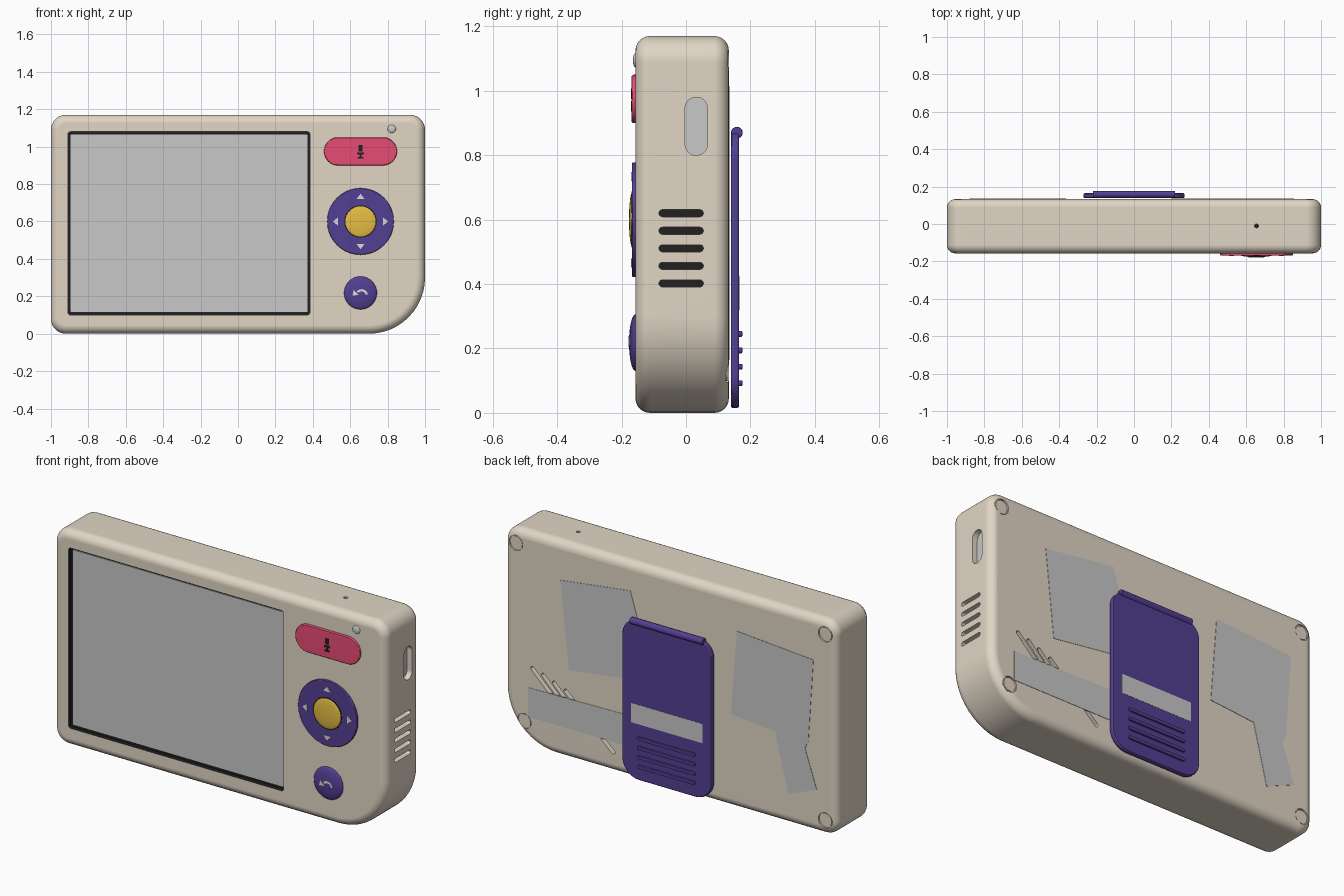
import bpy, bmesh, math
from mathutils import Vector

if "Cube" in bpy.data.objects:
    bpy.data.objects.remove(bpy.data.objects["Cube"])


def material(name, r, g, b):
    m = bpy.data.materials.new(name)
    m.diffuse_color = (r, g, b, 1)
    m.use_nodes = True
    m.node_tree.nodes["Principled BSDF"].inputs["Base Color"].default_value = m.diffuse_color
    return m


BEIGE = material("warm_beige", 0.75, 0.67, 0.56)
BLACK = material("soft_black", 0.015, 0.015, 0.015)
GREY = material("panel_grey", 0.58, 0.58, 0.58)
PURPLE = material("deep_purple", 0.085, 0.05, 0.29)
RED = material("raspberry_red", 0.83, 0.075, 0.18)
YELLOW = material("mustard_yellow", 0.85, 0.54, 0.06)
LIGHT = material("icon_light", 0.72, 0.70, 0.72)


def rounded(x0, x1, z0, z1, radii, seg=10):
    """Rounded rectangle; radii run bottom-left, bottom-right, top-right, top-left."""
    if not isinstance(radii, (tuple, list)):
        radii = [radii] * 4
    pts = []
    corners = [(x0, z0, 1, 1), (x1, z0, -1, 1), (x1, z1, -1, -1), (x0, z1, 1, -1)]
    for k, ((cx, cz, sx, sz), r) in enumerate(zip(corners, radii)):
        for i in range(seg + 1):
            a = math.pi * (1 + k / 2) + math.pi / 2 * i / seg
            p = (cx + sx * r + r * math.cos(a), cz + sz * r + r * math.sin(a))
            if not pts or math.dist(p, pts[-1]) > 1e-5:
                pts.append(p)
    if math.dist(pts[0], pts[-1]) < 1e-5:
        pts.pop()
    return pts


def circle(x, z, r, seg=12):
    return rounded(x - r, x + r, z - r, z + r, r, seg)


def slit(xa, za, xb, zb, w):
    """Capsule outline between two points."""
    a = math.atan2(zb - za, xb - xa)
    out = []
    for cx, cz, start in ((xb, zb, a - math.pi / 2), (xa, za, a + math.pi / 2)):
        for i in range(9):
            t = start + math.pi * i / 8
            out.append((cx + w * math.cos(t), cz + w * math.sin(t)))
    return out


def place(u, v, d, axis):
    return {"X": (d, u, v), "Y": (u, d, v), "Z": (u, v, d)}[axis]


def add_prism(bm, pts, d0, d1, axis="Y"):
    n = len(pts)
    lo = [bm.verts.new(place(u, v, d0, axis)) for u, v in pts]
    hi = [bm.verts.new(place(u, v, d1, axis)) for u, v in pts]
    caps = [bm.faces.new(lo), bm.faces.new(hi)]
    sides = [bm.faces.new((lo[i], lo[(i + 1) % n], hi[(i + 1) % n], hi[i])) for i in range(n)]
    bmesh.ops.recalc_face_normals(bm, faces=caps + sides)
    return caps


def finish(name, bm, mats):
    me = bpy.data.meshes.new(name)
    bm.to_mesh(me)
    bm.free()
    ob = bpy.data.objects.new(name, me)
    bpy.context.collection.objects.link(ob)
    for m in mats:
        me.materials.append(m)
    return ob


def smooth(ob):
    bpy.ops.object.select_all(action="DESELECT")
    ob.select_set(True)
    bpy.context.view_layer.objects.active = ob
    bpy.ops.object.shade_smooth_by_angle(angle=math.radians(30))
    mod = ob.modifiers.new("flat_face_normals", "WEIGHTED_NORMAL")
    mod.keep_sharp = True


def prism(name, pts, d0, d1, mat, bevel=0, segs=3, axis="Y", do_smooth=True):
    bm = bmesh.new()
    caps = add_prism(bm, pts, d0, d1, axis)
    if bevel:
        edges = list({e for f in caps for e in f.edges})
        bmesh.ops.bevel(bm, geom=edges, offset=bevel, segments=segs, profile=0.5,
                        affect="EDGES", clamp_overlap=False)
    ob = finish(name, bm, [mat])
    if do_smooth:
        smooth(ob)
    return ob


def dome(name, x, y, z, r, h, mat):
    bm = bmesh.new()
    bmesh.ops.create_uvsphere(bm, u_segments=32, v_segments=16, radius=1)
    for v in bm.verts:
        v.co = Vector((x + v.co.x * r, y + v.co.z * h, z + v.co.y * r))
    bmesh.ops.recalc_face_normals(bm, faces=bm.faces)
    ob = finish(name, bm, [mat])
    smooth(ob)
    return ob


FRONT, BACK = -0.157, 0.133

# Case: rounded slab with one large lower corner
body = prism("case", rounded(-1, 1, 0, 1.17, (0.08, 0.3, 0.08, 0.08), 12),
             FRONT, BACK, BEIGE, 0.045, 6, do_smooth=False)
body.data.materials.append(BLACK)
body.data.materials.append(GREY)

# Recesses: screen, port, side vents, back slits, screw wells, top pinhole
cut = bmesh.new()
add_prism(cut, rounded(-0.91, 0.385, 0.1, 1.08, 0.015, 3), -0.3, -0.135)
add_prism(cut, rounded(-0.003, 0.067, 0.8, 0.98, 0.0349), 0.97, 1.1, "X")
for i in range(5):
    z = 0.402 + 0.0545 * i
    add_prism(cut, slit(-0.073, z, 0.043, z, 0.011), 0.95, 1.1, "X")
for xa, za, xb, zb in ((0.83, 0.435, 0.60, 0.21), (0.765, 0.415, 0.56, 0.21),
                       (0.70, 0.39, 0.52, 0.21), (0.63, 0.365, 0.345, 0.11)):
    add_prism(cut, slit(xa, za, xb, zb, 0.011), 0.085, 0.3)
SCREWS = ((-0.93, 1.09), (0.93, 1.09), (-0.93, 0.08), (0.88, 0.135))
for x, z in SCREWS:
    add_prism(cut, circle(x, z, 0.041, 6), 0.124, 0.3)
add_prism(cut, circle(0.655, -0.01, 0.011, 3), 1.14, 1.3, "Z")
cutter = finish("recess_cutter", cut, [BEIGE])
cutter.hide_render = True
mod = body.modifiers.new("recesses", "BOOLEAN")
mod.operation, mod.solver, mod.object = "DIFFERENCE", "EXACT", cutter
bpy.context.view_layer.objects.active = body
bpy.ops.object.modifier_apply(modifier=mod.name)
bpy.data.objects.remove(cutter)

# Recess floors and screen surround take their own colours
for p in body.data.polygons:
    c, n = p.center, p.normal
    p.material_index = 0
    if -0.93 < c.x < 0.4 and 0.08 < c.z < 1.1 and -0.1565 < c.y < -0.12:
        p.material_index = 1
    elif n.x > 0.9 and 0.9 < c.x < 0.975 and c.z > 0.35 and abs(c.y) < 0.1:
        p.material_index = 2 if c.z > 0.7 else 1
    elif n.y > 0.9 and 0.07 < c.y < 0.1 and 0.1 < c.z < 0.5 and c.x < 0.9:
        p.material_index = 1
    elif n.z > 0.9 and 1.13 < c.z < 1.145 and abs(c.x - 0.655) < 0.02 and abs(c.y + 0.01) < 0.02:
        p.material_index = 1
smooth(body)

# Screw heads in the wells
for i, (x, z) in enumerate(SCREWS):
    prism(f"screw_cover_{i + 1}", circle(x, z, 0.036, 6), 0.115, 0.129, BEIGE)

# Screen
prism("screen", rounded(-0.895, 0.372, 0.115, 1.065, 0.005, 2), -0.132, -0.14, GREY)

# Record button with a small microphone mark
prism("record_button", rounded(0.46, 0.85, 0.9, 1.05, 0.0749), -0.169, -0.14, RED, 0.006)
for i, (w, z0, z1) in enumerate(((0.011, 0.975, 1.008), (0.018, 0.958, 0.969),
                                 (0.005, 0.945, 0.958), (0.015, 0.936, 0.945))):
    prism(f"microphone_mark_{i + 1}", rounded(0.655 - w, 0.655 + w, z0, z1, 0.002, 1),
          -0.1715, -0.166, BLACK)

# Direction dial with arrow marks and centre button
CX, CZ = 0.655, 0.6
prism("direction_dial", circle(CX, CZ, 0.178, 16), -0.168, -0.14, PURPLE, 0.005)
for i in range(4):
    a = math.pi / 2 * i
    ca, sa = math.cos(a), math.sin(a)
    tri = [(CX + r * ca - t * sa, CZ + r * sa + t * ca)
           for r, t in ((0.148, 0), (0.12, 0.022), (0.12, -0.022))]
    prism(f"dial_arrow_{i + 1}", tri, -0.171, -0.166, LIGHT)
prism("centre_button_rim", circle(CX, CZ, 0.087), -0.1695, -0.15, BLACK)
dome("centre_button", CX, -0.1675, CZ, 0.083, 0.0095, YELLOW)

# Return button with a curved arrow mark
dome("return_button", CX, -0.157, 0.218, 0.088, 0.02, PURPLE)
angles = [math.radians(10 + 13 * i) for i in range(11)]
arc = [(CX + 0.006 + 0.034 * math.cos(a), 0.204 + 0.034 * math.sin(a)) for a in angles]
arc += [(CX + 0.006 + 0.022 * math.cos(a), 0.204 + 0.022 * math.sin(a)) for a in reversed(angles)]
prism("return_arrow_arc", arc, -0.178, -0.171, LIGHT)
prism("return_arrow_head", [(0.612, 0.204), (0.645, 0.207), (0.619, 0.234)], -0.178, -0.171, LIGHT)

# Indicator lamp
dome("indicator_lamp", 0.822, FRONT, 1.095, 0.022, 0.008, GREY)

# Stand on the back, with top hinge bar and grip ribs
prism("stand_plate", rounded(-0.27, 0.27, 0.015, 0.875, (0.1, 0.1, 0.085, 0.085)),
      0.139, 0.165, PURPLE, 0.008)
prism("stand_hinge_bar", circle(0.158, 0.87, 0.018, 5), -0.22, 0.22, PURPLE, 0.003, 2, "X")
for i in range(4):
    z = 0.092 + 0.051 * i
    prism(f"grip_rib_{i + 1}", slit(-0.165, z, 0.165, z, 0.009), 0.16, 0.175, PURPLE, 0.003, 2)

# Label plates
prism("stand_label", rounded(-0.215, 0.215, 0.32, 0.425, 0.001, 1), 0.163, 0.166, GREY)
LABELS = {
    "back_label_upper": [(0.66, 0.96), (0.24, 1.015), (0.2, 0.88), (0.2, 0.54), (0.61, 0.485)],
    "back_label_side": [(-0.40, 0.967), (-0.86, 0.933), (-0.83, 0.485), (-0.81, 0.44),
                        (-0.88, 0.234), (-0.71, 0.164), (-0.63, 0.484), (-0.364, 0.508)],
    "back_label_lower": [(0.855, 0.325), (0.855, 0.166), (0.22, 0.166), (0.22, 0.335)],
}
for name, pts in LABELS.items():
    prism(name, pts, 0.13, 0.135, GREY)
